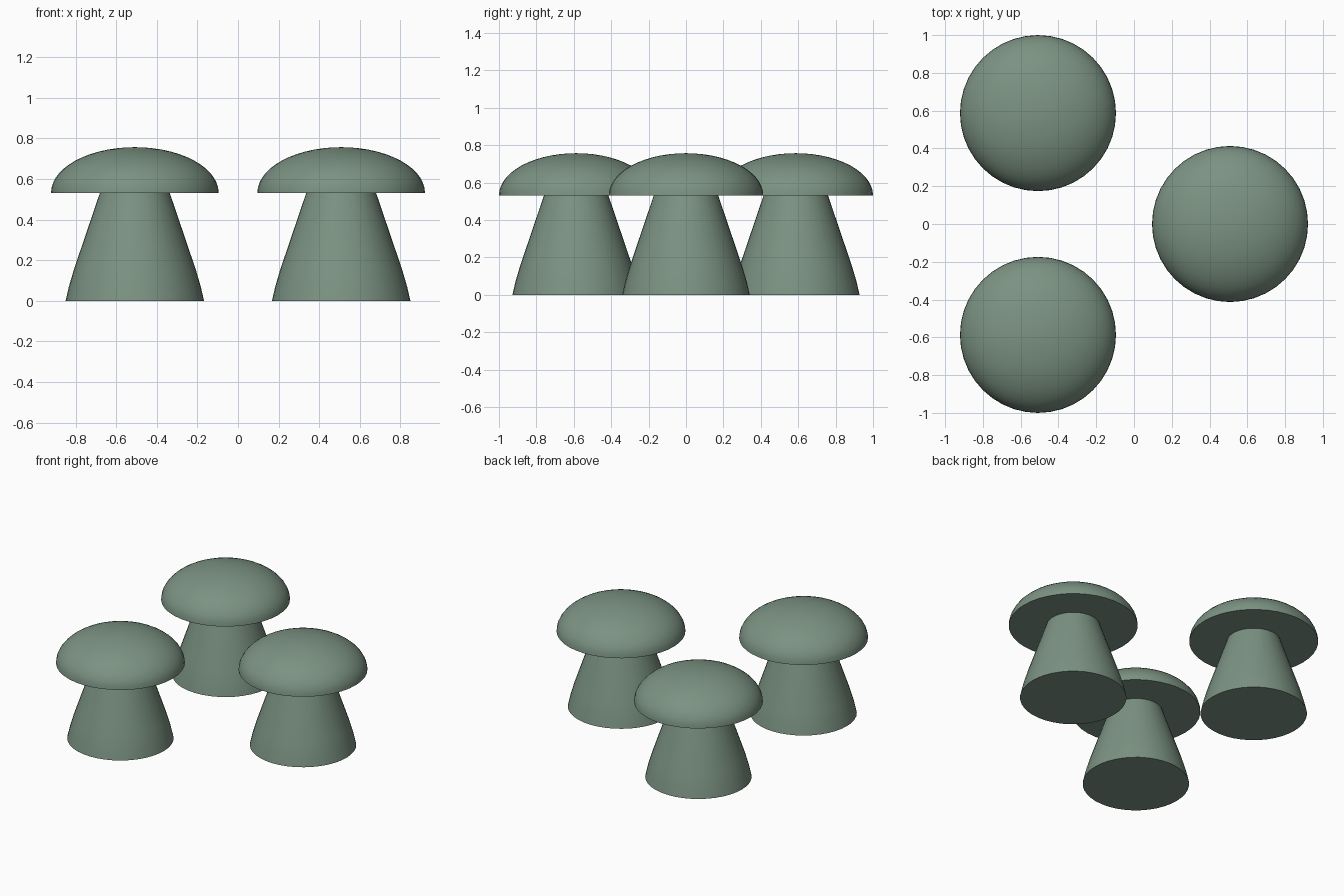
import bpy, bmesh
from math import sin, cos, pi, radians, sqrt

cube = bpy.data.objects.get("Cube")
if cube:
    bpy.data.objects.remove(cube, do_unlink=True)

SIDES = 40
CAP_R, CAP_Z, CAP_H = 0.413, 0.532, 0.225

# Single muted green for everything
green = bpy.data.materials.new("sage_green")
green.use_nodes = True
COLOUR = (0.2, 0.29, 0.225, 1)
green.diffuse_color = COLOUR
green.node_tree.nodes["Principled BSDF"].inputs["Base Color"].default_value = COLOUR


def lathe(name, profile, location):
    """Revolve (radius, height) points about z; the profile ends lie on the axis."""
    bm = bmesh.new()
    verts = [bm.verts.new((r, 0, z)) for r, z in profile]
    edges = [bm.edges.new(pair) for pair in zip(verts, verts[1:])]
    bmesh.ops.spin(bm, geom=verts + edges, cent=(0, 0, 0), axis=(0, 0, 1),
                   angle=2 * pi, steps=SIDES, use_duplicate=False)
    bmesh.ops.remove_doubles(bm, verts=bm.verts, dist=1e-4)
    bmesh.ops.recalc_face_normals(bm, faces=bm.faces)
    mesh = bpy.data.meshes.new(name)
    bm.to_mesh(mesh)
    bm.free()
    mesh.materials.append(green)
    obj = bpy.data.objects.new(name, mesh)
    obj.location = location
    bpy.context.collection.objects.link(obj)
    bpy.ops.object.select_all(action="DESELECT")
    obj.select_set(True)
    bpy.context.view_layer.objects.active = obj
    bpy.ops.object.shade_smooth_by_angle(angle=radians(35))
    return obj


# Flared stem, slightly rounded in towards the foot
stem = [(0, 0), (0.341, 0), (0.325, 0.07), (0.3, 0.155),
        (0.172, CAP_Z), (0.165, CAP_Z + 0.02), (0, CAP_Z + 0.02)]

# Half-ellipse dome with a flat underside
STEPS = 14
dome = [(CAP_R * cos(i * pi / 2 / STEPS), CAP_Z + CAP_H * sin(i * pi / 2 / STEPS))
        for i in range(STEPS)]
cap = [(0, CAP_Z)] + dome + [(0, CAP_Z + CAP_H)]

# Three mushrooms on an equilateral triangle
SPREAD = 1 - CAP_R
HALF = SPREAD * sqrt(3) / 2
for label, x, y in (("left", HALF, 0), ("front_right", -HALF, -SPREAD),
                    ("back_right", -HALF, SPREAD)):
    lathe(label + "_mushroom_stem", stem, (x, y, 0))
    lathe(label + "_mushroom_cap", cap, (x, y, 0))
